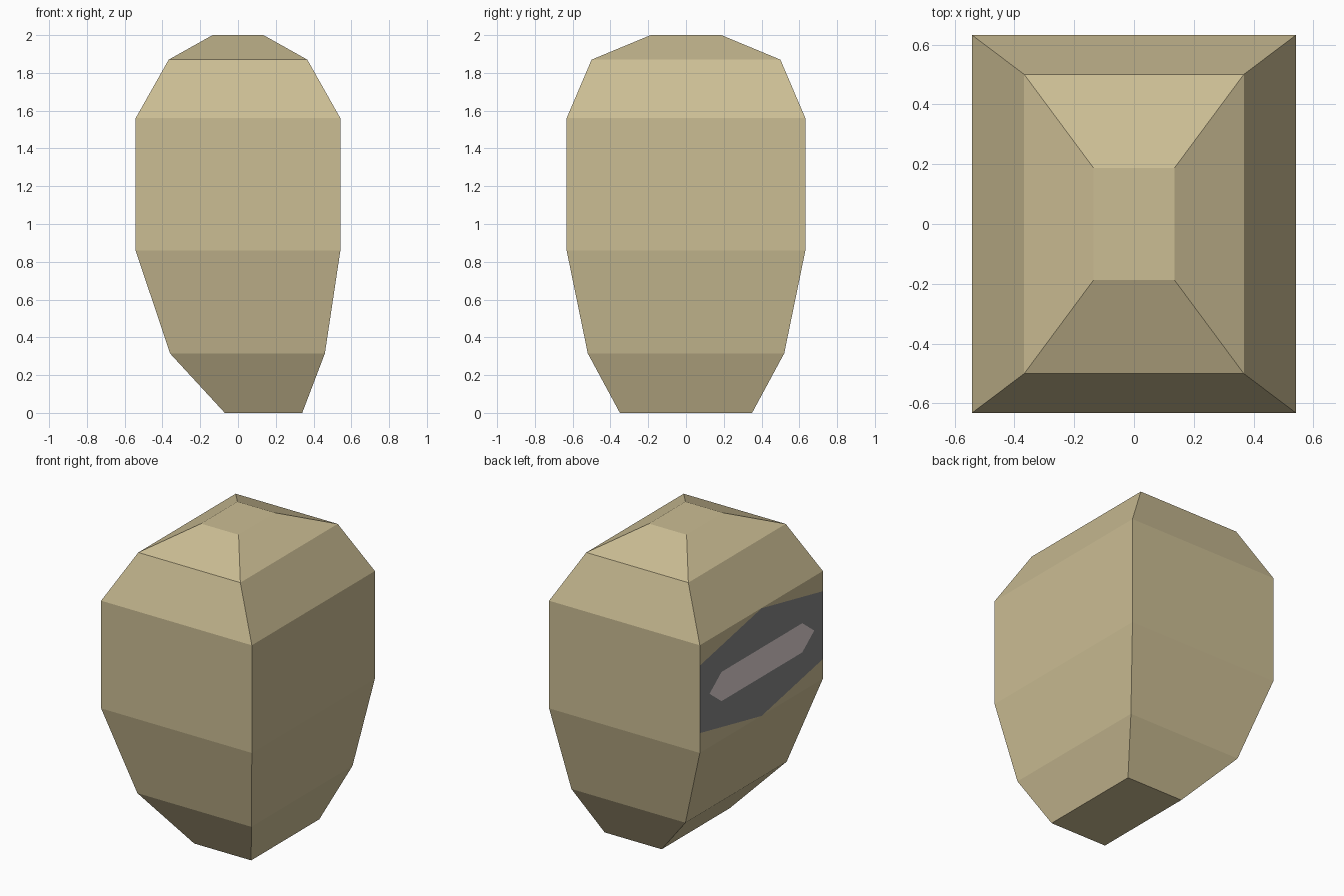
import bpy
import bmesh

cube = bpy.data.objects.get("Cube")
if cube:
    bpy.data.objects.remove(cube, do_unlink=True)


def material(name, colour):
    mat = bpy.data.materials.new(name)
    mat.use_nodes = True
    mat.diffuse_color = (*colour, 1)
    bsdf = next(n for n in mat.node_tree.nodes if n.type == 'BSDF_PRINCIPLED')
    bsdf.inputs["Base Color"].default_value = (*colour, 1)
    return mat


def finish(name, bm, mat):
    mesh = bpy.data.meshes.new(name)
    bm.to_mesh(mesh)
    bm.free()
    mesh.materials.append(mat)
    obj = bpy.data.objects.new(name, mesh)
    bpy.context.collection.objects.link(obj)
    return obj


def loft(name, levels, mat):
    """Skin a stack of rectangles: (height, left x, right x, half depth)."""
    bm = bmesh.new()
    rings = []
    for z, x0, x1, d in levels:
        corners = ((x0, -d), (x1, -d), (x1, d), (x0, d))
        rings.append([bm.verts.new((x, y, z)) for x, y in corners])
    for low, high in zip(rings, rings[1:]):
        for i in range(4):
            j = (i + 1) % 4
            bm.faces.new((low[i], low[j], high[j], high[i]))
    bm.faces.new(rings[0][::-1])
    bm.faces.new(rings[-1])
    return finish(name, bm, mat)


def side_plate(name, x, half_outline, centre_z, mat):
    """Flat plate on the -x side, mirrored front to back about y = 0."""
    mirrored = [(-y, z) for y, z in reversed(half_outline) if y > 0]
    bm = bmesh.new()
    verts = [bm.verts.new((x, y, centre_z + z)) for y, z in half_outline + mirrored]
    face = bm.faces.new(verts)
    face.normal_update()
    if face.normal.x > 0:
        face.normal_flip()
    return finish(name, bm, mat)


tan = material("tan", (0.60, 0.51, 0.295))
grey = material("dark grey", (0.24, 0.24, 0.24))
pale = material("pale pinkish grey", (0.77, 0.66, 0.66))

# Faceted body, undercut more strongly on the -x side
half_w, half_d = 0.542, 0.632
levels = [
    (0.0, -0.07, 0.34, 0.35),
    (0.315, -0.36, 0.46, 0.52),
    (0.86, -half_w, half_w, half_d),
    (1.56, -half_w, half_w, half_d),
    (1.87, -0.367, 0.367, 0.50),
    (2.0, -0.135, 0.135, 0.187),
]
loft("body", levels, tan)

# Six-sided dark panel and the pale strip at its centre
side_plate("side_panel", -half_w - 0.002,
           [(0, 0.35), (half_d, 0.22), (half_d, -0.22), (0, -0.35)], 1.21, grey)
side_plate("panel_strip", -half_w - 0.004,
           [(0.415, 0.095), (0.538, 0), (0.415, -0.095)], 1.21, pale)
